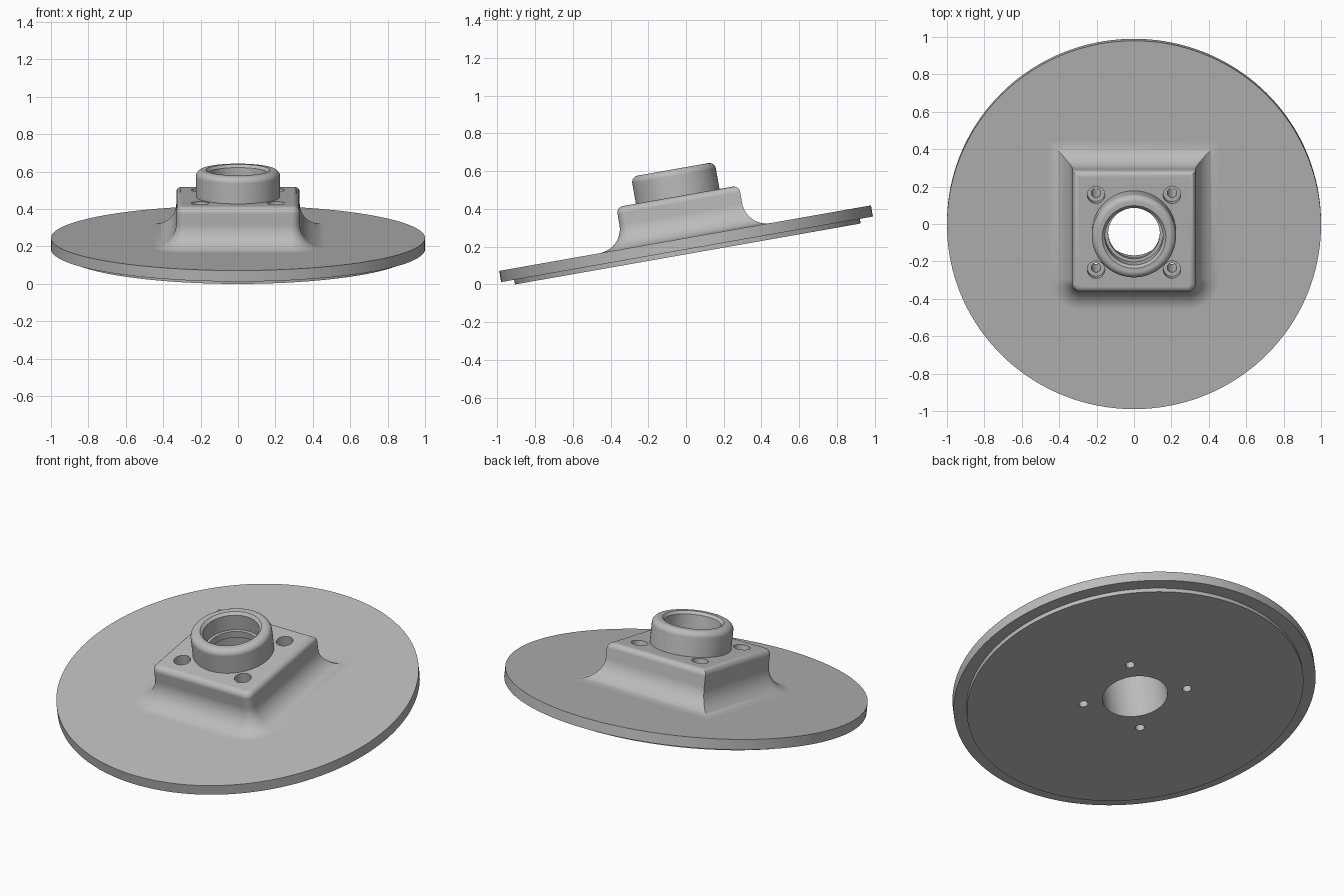
import bpy, bmesh
from math import sin, cos, pi, radians
from mathutils import Matrix, Vector

if "Cube" in bpy.data.objects:
    bpy.data.objects.remove(bpy.data.objects["Cube"])

grey = bpy.data.materials.new("metal_grey")
grey.use_nodes = True
color = (0.5, 0.5, 0.5, 1)
grey.diffuse_color = color
grey.node_tree.nodes["Principled BSDF"].inputs["Base Color"].default_value = color


def loft(name, rings):
    """Closed solid through matching rings, listed from the bottom up."""
    bm = bmesh.new()
    loops = [[bm.verts.new(p) for p in ring] for ring in rings]
    n = len(loops[0])
    for a, b in zip(loops, loops[1:]):
        for i in range(n):
            j = (i + 1) % n
            bm.faces.new((a[i], a[j], b[j], b[i]))
    bm.faces.new(loops[0][::-1])
    bm.faces.new(loops[-1])
    bmesh.ops.recalc_face_normals(bm, faces=bm.faces)
    mesh = bpy.data.meshes.new(name)
    bm.to_mesh(mesh)
    bm.free()
    mesh.materials.append(grey)
    ob = bpy.data.objects.new(name, mesh)
    bpy.context.collection.objects.link(ob)
    return ob


def lathe(name, profile, sides, x=0, y=0):
    """Round solid from (radius, height) pairs."""
    return loft(name, [[(x + r * cos(2 * pi * i / sides), y + r * sin(2 * pi * i / sides), z)
                        for i in range(sides)] for r, z in profile])


def arc(cx, cz, r, start, end, steps):
    return [(cx + r * cos(radians(start + (end - start) * i / steps)),
             cz + r * sin(radians(start + (end - start) * i / steps)))
            for i in range(steps + 1)]


def combine(target, other, operation):
    mod = target.modifiers.new(operation.title(), 'BOOLEAN')
    mod.operation, mod.object, mod.solver = operation, other, 'EXACT'
    bpy.context.view_layer.objects.active = target
    bpy.ops.object.modifier_apply(modifier=mod.name)
    bpy.data.objects.remove(other)


# Round plate with a smaller step underneath
TOP, HALF, FILLET, ROUND = 0.225, 0.33, 0.13, 0.035
flange = lathe("tilted_flange", [(0.93, -0.085), (0.93, -0.06), (1, -0.06), (1, 0)], 160)


# Square pedestal: sharp back corners, rounded front corners, flared foot
def outline(offset, z):
    h = HALF + offset
    r = 0.045 + offset
    pts = [Vector((h, h, z)), Vector((-h, h, z))]
    for side, start in ((-1, 180), (1, 270)):
        pts += [Vector((x, y, z)) for x, y in arc(side * (h - r), r - h, r, start, start + 90, 10)]
    return pts


section = [(FILLET, -0.03)] + arc(FILLET, FILLET, FILLET, 270, 180, 14)
section += arc(-ROUND, TOP - ROUND, ROUND, 0, 90, 7)
combine(flange, loft("pedestal", [outline(o, z) for o, z in section]), 'UNION')

# Collar with a rounded rim
collar = [(0.225, TOP - 0.03)] + arc(0.19, 0.335, 0.035, 0, 90, 7)
combine(flange, lathe("collar", collar, 96), 'UNION')

# Stepped bore with an inner lip
bore = [(0.18, -0.2), (0.18, 0.22), (0.138, 0.22), (0.138, 0.26),
        (0.155, 0.26), (0.155, 0.355), (0.17, 0.37), (0.17, 0.5)]
combine(flange, lathe("bore_cutter", bore, 96), 'DIFFERENCE')

# Four counterbored screw holes
screw = [(0.025, -0.2), (0.025, TOP - 0.06), (0.047, TOP - 0.06), (0.047, TOP + 0.06)]
for sx in (-1, 1):
    for sy in (-1, 1):
        combine(flange, lathe("screw_cutter", screw, 32, sx * 0.203, sy * 0.203), 'DIFFERENCE')

# Lean the whole piece back to front and rest it on the floor
flange.data.transform(Matrix.Translation((0, -0.005, 0.245)) @ Matrix.Rotation(radians(10), 4, 'X'))

bpy.ops.object.select_all(action='DESELECT')
flange.select_set(True)
bpy.context.view_layer.objects.active = flange
bpy.ops.object.shade_smooth_by_angle(angle=radians(30))
normals = flange.modifiers.new("Weighted Normal", 'WEIGHTED_NORMAL')
normals.keep_sharp = True
